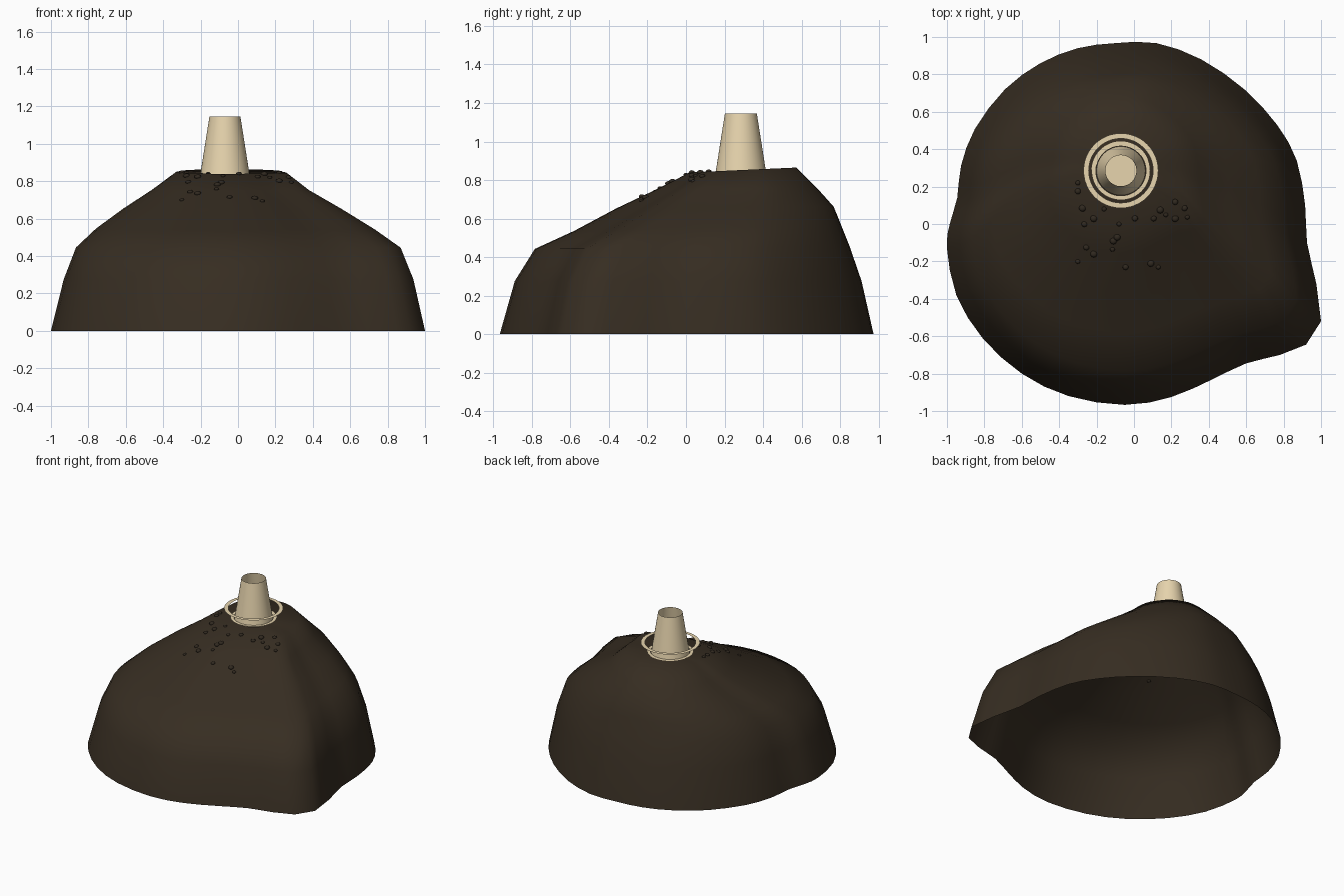
import bpy, bmesh, math
from mathutils import Vector
from mathutils.bvhtree import BVHTree

if "Cube" in bpy.data.objects:
    bpy.data.objects.remove(bpy.data.objects["Cube"])


def mat(name, rgb):
    m = bpy.data.materials.new(name)
    m.diffuse_color = (*rgb, 1)
    m.use_nodes = True
    m.node_tree.nodes["Principled BSDF"].inputs["Base Color"].default_value = m.diffuse_color
    return m


soil = mat("dark soil", (0.037, 0.026, 0.0155))
stone = mat("darker stone", (0.03, 0.022, 0.014))
cream = mat("cream", (0.8, 0.66, 0.42))


def finish(bm, name, material, angle=40):
    me = bpy.data.meshes.new(name)
    bm.to_mesh(me)
    bm.free()
    ob = bpy.data.objects.new(name, me)
    bpy.context.collection.objects.link(ob)
    me.materials.append(material)
    bpy.ops.object.select_all(action='DESELECT')
    ob.select_set(True)
    bpy.context.view_layer.objects.active = ob
    bpy.ops.object.shade_smooth_by_angle(angle=math.radians(angle))
    return ob


def loft(bm, rings):
    """Bridge closed rings of points, bottom to top; returns the last ring."""
    vs = [[bm.verts.new(p) for p in r] for r in rings]
    n = len(vs[0])
    for a, b in zip(vs, vs[1:]):
        for i in range(n):
            j = (i + 1) % n
            bm.faces.new((a[i], a[j], b[j], b[i]))
    return vs[-1]


def circle(r, z, n=48, cx=-0.07, cy=0.285):
    return [(cx + r * math.cos(2 * math.pi * i / n),
             cy + r * math.sin(2 * math.pi * i / n), z) for i in range(n)]


# Mound footprint, counter-clockwise, with the lobe at the front right
outline = [(0.12, 0.967), (-0.1, 0.967), (-0.3, 0.94), (-0.5, 0.86), (-0.69, 0.72),
           (-0.85, 0.51), (-0.925, 0.31), (-0.945, 0.14), (-0.985, 0), (-1, -0.13),
           (-0.95, -0.38), (-0.81, -0.61), (-0.6, -0.8), (-0.35, -0.92), (-0.05, -0.967),
           (0.2, -0.925), (0.42, -0.83), (0.6, -0.745), (0.78, -0.7), (0.92, -0.645),
           (1, -0.52), (0.975, -0.32), (0.925, -0.1), (0.915, 0.1), (0.87, 0.34),
           (0.765, 0.53), (0.59, 0.72), (0.36, 0.88)]


def smooth_outline(pts):
    out, n = [], len(pts)
    for i in range(n):
        p0, p1, p2, p3 = (Vector(pts[(i + k) % n]) for k in (-1, 0, 1, 2))
        bend = 0 if 18 <= i <= 20 else 0.0625      # straight edges at the lobe
        out += [p1, (p1 + p2) * (0.5 + bend) - (p0 + p3) * bend]
    return out


foot = smooth_outline(outline)
# Mound levels: x scale, y scale, centre x, centre y, height, height tilt along y
levels = [(1, 1, 0, 0, 0, 0), (0.935, 0.928, 0.003, 0.008, 0.275, 0),
          (0.868, 0.843, 0.002, 0.03, 0.447, 0.005), (0.745, 0.715, -0.013, 0.11, 0.55, 0.015),
          (0.58, 0.582, -0.03, 0.2, 0.657, 0.005), (0.42, 0.43, -0.04, 0.26, 0.755, 0.005),
          (0.295, 0.285, -0.035, 0.295, 0.852, 0.013)]
bm = bmesh.new()
top = loft(bm, [[(p.x * sx + cx, p.y * sy + cy, z + t * p.y) for p in foot]
                for sx, sy, cx, cy, z, t in levels])
mid = bm.verts.new((-0.05, 0.29, 0.838))
for i in range(len(top)):
    bm.faces.new((top[i], top[(i + 1) % len(top)], mid))
bmesh.ops.recalc_face_normals(bm, faces=bm.faces)
if sum(f.normal.z for f in bm.faces) < 0:
    bmesh.ops.reverse_faces(bm, faces=bm.faces)
surface = BVHTree.FromBMesh(bm)
finish(bm, "mound", soil, 80)

# Tapered open tube on the plateau, with a flat floor
bm = bmesh.new()
loft(bm, [circle(0.131, 0.84), circle(0.083, 1.145)])
finish(bm, "tube", cream)
bm = bmesh.new()
bm.faces.new([bm.verts.new(p) for p in circle(0.125, 0.865)])
finish(bm, "tube_floor", cream)

# Flat rings around the tube: one at its foot, one hovering above
for name, r_out, r_in, z in (("foot_ring", 0.157, 0.134, 0.855),
                             ("hover_ring", 0.2, 0.172, 0.922)):
    bm = bmesh.new()
    loft(bm, [circle(r_out, z), circle(r_in, z)])
    finish(bm, name, cream)

# Loose pebbles half sunk in the front slope
spots = [(-.30, .22), (-.30, .175), (-.275, .085), (-.16, .08), (-.265, 0), (-.215, .03),
         (-.08, 0), (.005, .03), (-.09, -.07), (-.115, -.135), (-.255, -.125),
         (-.215, -.16), (-.30, -.2), (-.045, -.23), (.09, -.21), (.13, -.23),
         (.22, .118), (.14, .075), (.17, .05), (.105, .03), (.22, .03), (.285, .037),
         (.27, .085), (-.11, -.09)]
bm = bmesh.new()
for i, (x, y) in enumerate(spots):
    hit = surface.ray_cast(Vector((x, y, 2)), Vector((0, 0, -1)))[0]
    made = bmesh.ops.create_icosphere(bm, subdivisions=2, radius=0.013 + 0.003 * (i % 3))
    bmesh.ops.scale(bm, verts=made["verts"], vec=(1, 1, 0.7))
    bmesh.ops.translate(bm, verts=made["verts"], vec=hit)
finish(bm, "pebbles", stone)
